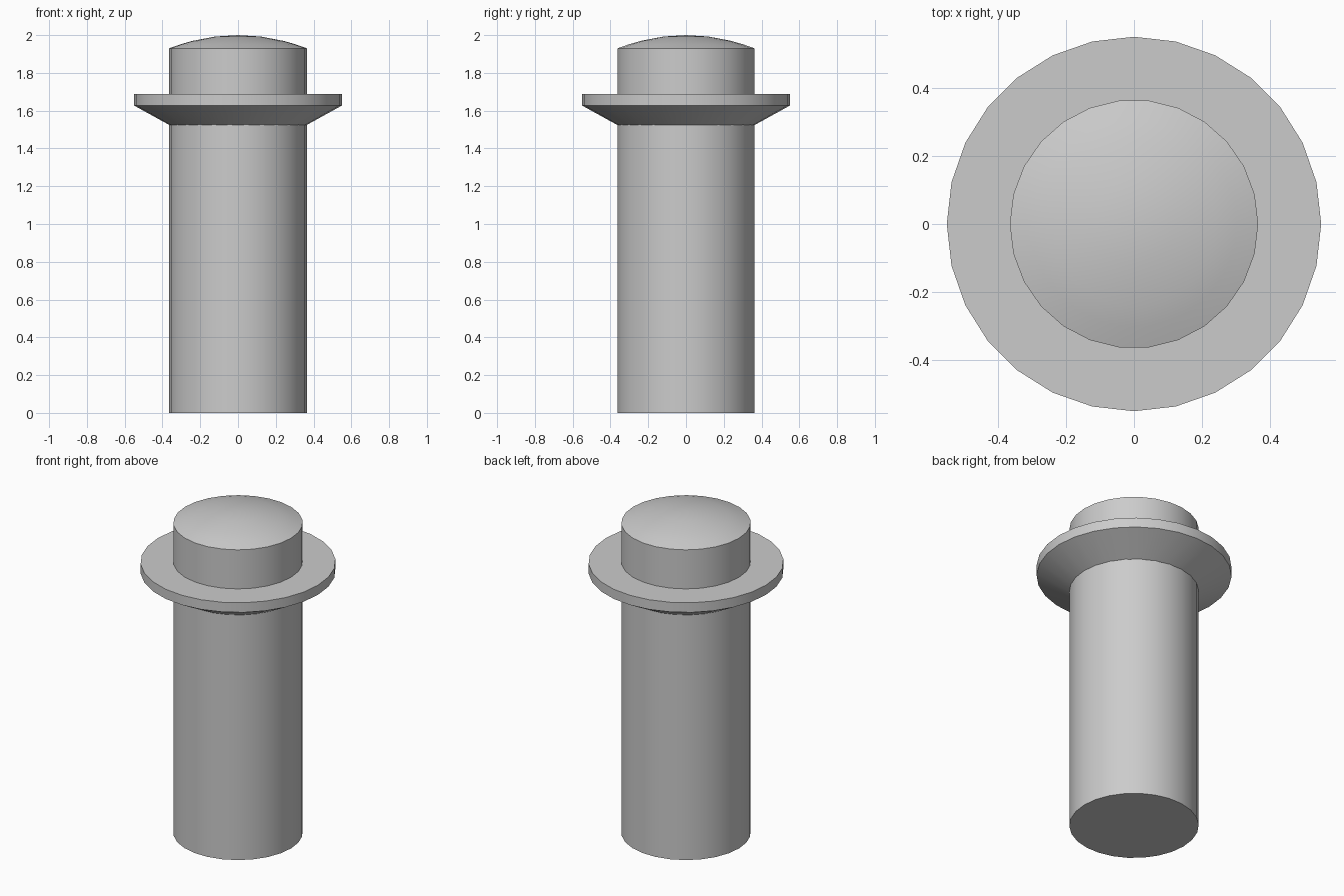
import bpy, bmesh, math

cube = bpy.data.objects.get("Cube")
if cube:
    bpy.data.objects.remove(cube, do_unlink=True)

grey = bpy.data.materials.new("mid_grey")
grey.use_nodes = True
GREY = (0.6, 0.6, 0.6, 1.0)
grey.diffuse_color = GREY
grey.node_tree.nodes["Principled BSDF"].inputs["Base Color"].default_value = GREY


def lathe(name, profile, sides):
    """Revolve (radius, height) points; radius 0 becomes a pole."""
    bm = bmesh.new()
    rings = []
    for r, z in profile:
        count = sides if r > 0 else 1
        rings.append([bm.verts.new((r * math.cos(math.tau * i / sides),
                                    r * math.sin(math.tau * i / sides), z))
                      for i in range(count)])
    for a, b in zip(rings, rings[1:]):
        for i in range(sides):
            j = (i + 1) % sides
            if len(b) == 1:
                bm.faces.new((a[i], a[j], b[0]))
            else:
                bm.faces.new((a[i], a[j], b[j], b[i]))
    # Close flat ends
    for ring in (rings[0], rings[-1]):
        if len(ring) > 1:
            bm.faces.new(ring)
    bmesh.ops.recalc_face_normals(bm, faces=bm.faces)
    mesh = bpy.data.meshes.new(name)
    bm.to_mesh(mesh)
    bm.free()
    mesh.materials.append(grey)
    obj = bpy.data.objects.new(name, mesh)
    bpy.context.collection.objects.link(obj)
    bpy.ops.object.select_all(action="DESELECT")
    obj.select_set(True)
    bpy.context.view_layer.objects.active = obj
    bpy.ops.object.shade_smooth_by_angle(angle=math.radians(20))
    return obj


SHAFT_R, RIM_R = 0.365, 0.55
SHOULDER_Z, TOP_Z = 1.93, 2.0

# Shaft with a shallow domed top
dome = [(SHAFT_R * t, TOP_Z - (TOP_Z - SHOULDER_Z) * t * t)
        for t in (0.83, 0.66, 0.33, 0)]
lathe("shaft", [(SHAFT_R, 0), (SHAFT_R, SHOULDER_Z)] + dome, 26)

# Collar: sloped underside, short vertical rim, flat top
lathe("collar", [(SHAFT_R, 1.525), (RIM_R, 1.627), (RIM_R, 1.687)], 28)
